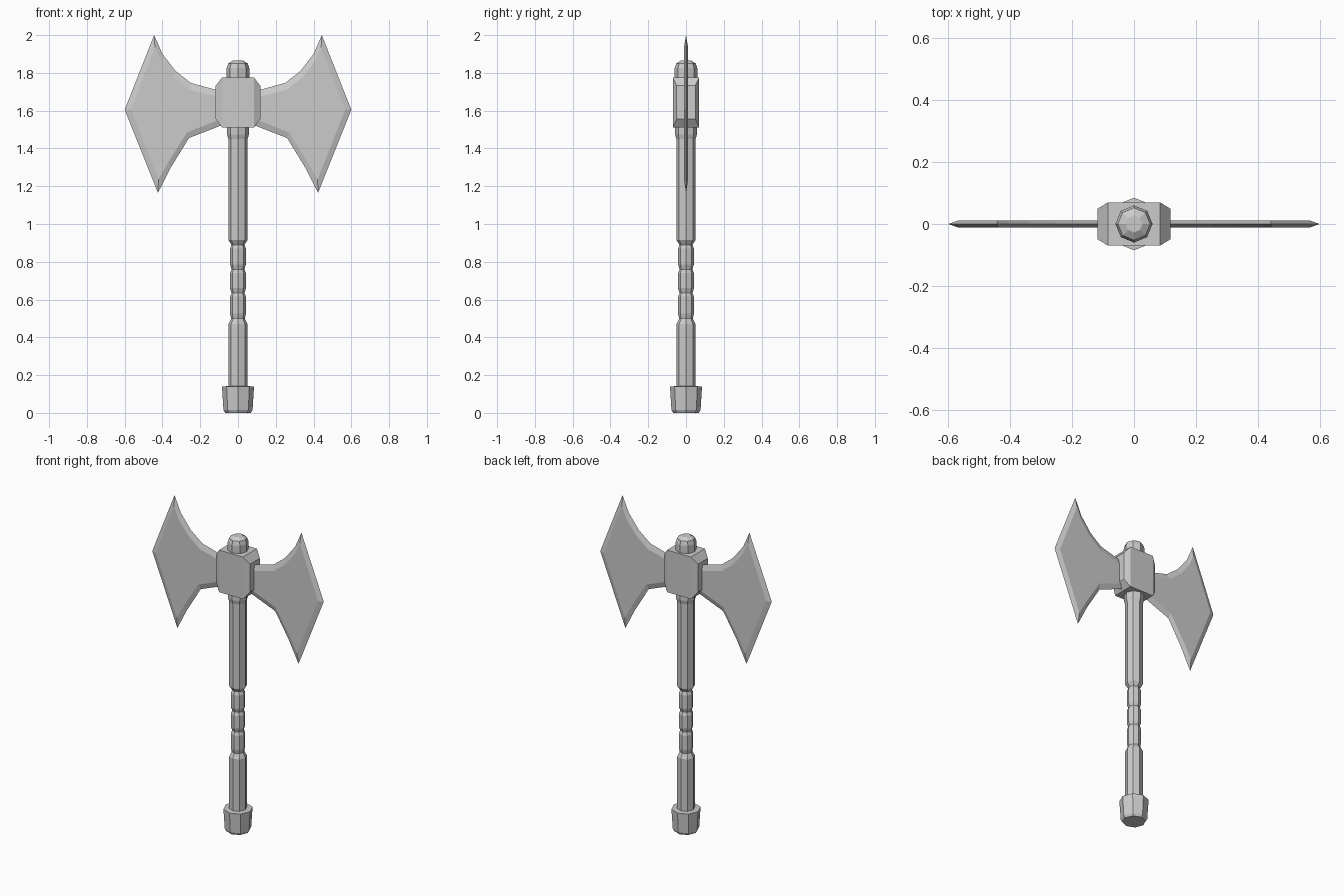
import bpy, bmesh
from math import cos, sin, pi

if "Cube" in bpy.data.objects:
    bpy.data.objects.remove(bpy.data.objects["Cube"])


def finish(bm, name):
    bmesh.ops.recalc_face_normals(bm, faces=bm.faces)
    mesh = bpy.data.meshes.new(name)
    bm.to_mesh(mesh)
    bm.free()
    ob = bpy.data.objects.new(name, mesh)
    bpy.context.collection.objects.link(ob)
    return ob


def loft(bm, loops):
    """Bridge equal-length point loops and cap both ends."""
    rings = [[bm.verts.new(p) for p in loop] for loop in loops]
    n = len(rings[0])
    for a, b in zip(rings, rings[1:]):
        for i in range(n):
            j = (i + 1) % n
            bm.faces.new((a[i], a[j], b[j], b[i]))
    bm.faces.new(rings[0][::-1])
    bm.faces.new(rings[-1])


def turned(name, profile, sides=8):
    """Faceted turned part from (radius, height) pairs."""
    bm = bmesh.new()
    loft(bm, [[(r * cos(2 * pi * i / sides), r * sin(2 * pi * i / sides), z)
               for i in range(sides)] for r, z in profile])
    return finish(bm, name)


# Pommel
turned("pommel", [(.068, 0), (.077, .015), (.085, .14), (.045, .142)])

# Shaft with three grip swellings
shaft = [(.051, .13), (.051, .47), (.036, .50)]
for z0, z1 in ((.50, .635), (.635, .76), (.76, .89)):
    shaft += [(.042, z0 + .025), (.042, z1 - .02), (.034, z1)]
shaft += [(.051, .915), (.051, 1.53)]
turned("shaft", shaft)

# Collar below the head and cap above it
turned("collar", [(.051, 1.45), (.058, 1.475), (.058, 1.53)])
turned("top_cap", [(.06, 1.76), (.06, 1.825), (.052, 1.85), (.027, 1.865)])

# Head block with tapered ends
bm = bmesh.new()
loft(bm, [[(x, -y, z0), (x, y, z0), (x, y, z1), (x, -y, z1)]
          for x, y, z0, z1 in ((-.118, .049, 1.556, 1.732), (-.084, .07, 1.51, 1.776),
                               (.084, .07, 1.51, 1.776), (.118, .049, 1.556, 1.732))])
finish(bm, "head_block")

# Blade: sharp outline at mid thickness, raised flat on each side
edge = [(.08, 1.70), (.25, 1.747), (.33, 1.81), (.40, 1.90), (.444, 2.0),
        (.60, 1.605), (.424, 1.165), (.355, 1.30), (.26, 1.455), (.08, 1.525)]
flat = [(.08, 1.665), (.26, 1.712), (.345, 1.78), (.41, 1.865), (.44, 1.935),
        (.568, 1.605), (.421, 1.235), (.365, 1.335), (.27, 1.485), (.08, 1.56)]
for name, s in (("right_blade", 1), ("left_blade", -1)):
    bm = bmesh.new()
    loft(bm, [[(s * x, y, z) for x, z in pts]
              for pts, y in ((flat, -.011), (edge, 0), (flat, .011))])
    finish(bm, name)
